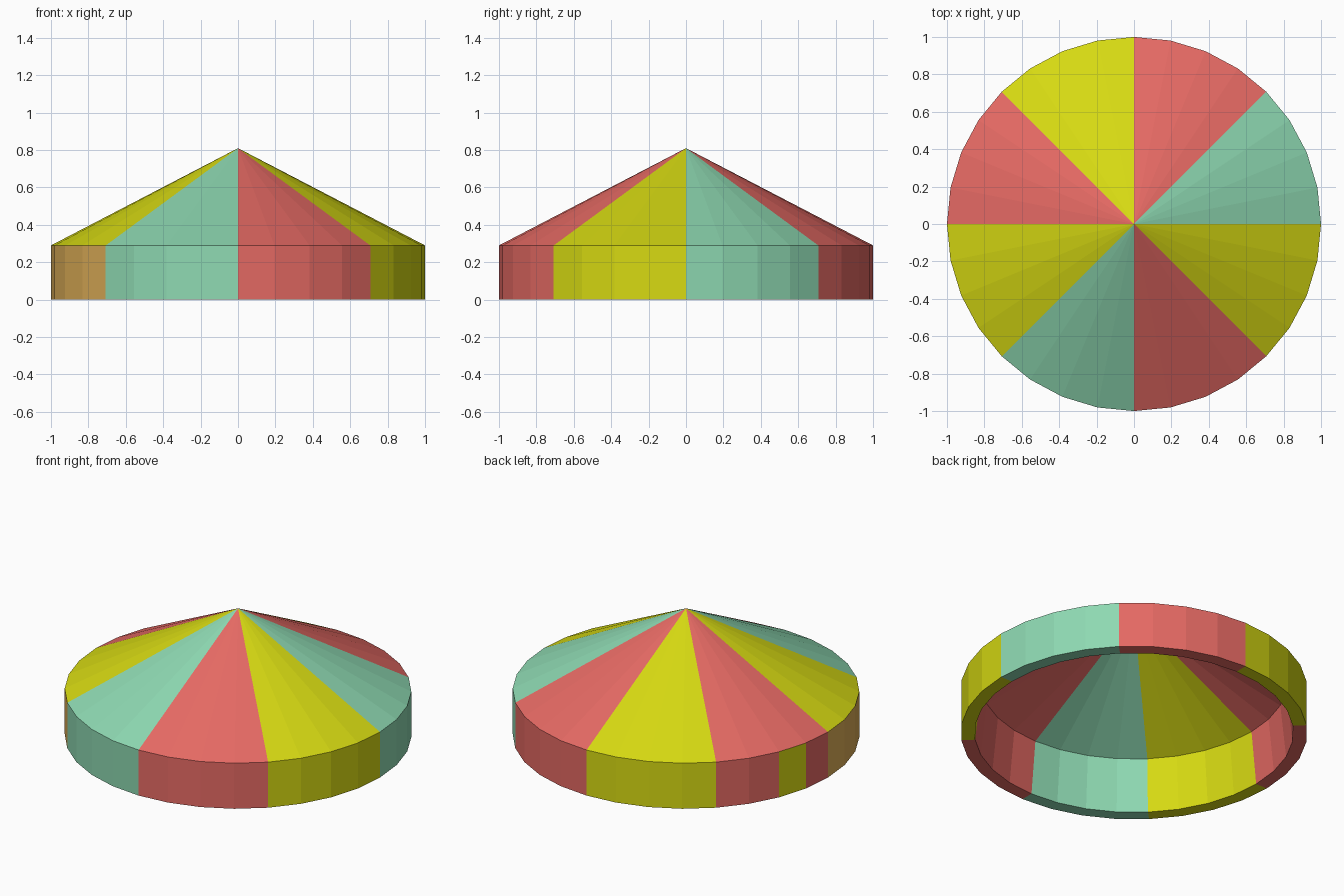
import bpy
import bmesh
import math

SEGMENTS = 32
PER_PANEL = 4

cube = bpy.data.objects.get("Cube")
if cube:
    bpy.data.objects.remove(cube, do_unlink=True)


def make_material(name, rgb):
    linear = [((c / 255 + 0.055) / 1.055) ** 2.4 if c > 10 else c / 255 / 12.92 for c in rgb]
    mat = bpy.data.materials.new(name)
    mat.use_nodes = True
    mat.diffuse_color = (*linear, 1)
    mat.node_tree.nodes["Principled BSDF"].inputs["Base Color"].default_value = (*linear, 1)
    return mat


MATERIALS = [
    make_material("coral red", (230, 106, 100)),
    make_material("lemon yellow", (214, 217, 18)),
    make_material("mint green", (142, 217, 178)),
    make_material("tan", (222, 174, 87)),
]
RED, YELLOW, GREEN, TAN = range(len(MATERIALS))

# Cloth panels, counterclockwise from +x
PANELS = [GREEN, RED, YELLOW, RED, YELLOW, GREEN, RED, YELLOW]


def panel_color(segment, row):
    return PANELS[segment // PER_PANEL]


def band_color(segment, row):
    # The outer face has one tan panel and one yellow patch
    if row == 0 and segment // PER_PANEL == 4:
        return TAN
    if row == 0 and segment == 14:
        return YELLOW
    return panel_color(segment, row)


def lathe(name, profile, color_rule):
    """Turn (radius, height) points around z, colouring each face by rule."""
    bm = bmesh.new()
    rings = []
    for radius, height in profile:
        if radius == 0:
            rings.append([bm.verts.new((0, 0, height))] * SEGMENTS)
        else:
            angles = [math.tau * i / SEGMENTS for i in range(SEGMENTS)]
            rings.append([bm.verts.new((radius * math.cos(a), radius * math.sin(a), height))
                          for a in angles])
    for row, (upper, lower) in enumerate(zip(rings, rings[1:])):
        for i in range(SEGMENTS):
            j = (i + 1) % SEGMENTS
            corners = [upper[i], lower[i], lower[j], upper[j]]
            face = bm.faces.new(list(dict.fromkeys(corners)))
            face.material_index = color_rule(i, row)
    mesh = bpy.data.meshes.new(name)
    bm.to_mesh(mesh)
    bm.free()
    for mat in MATERIALS:
        mesh.materials.append(mat)
    obj = bpy.data.objects.new(name, mesh)
    bpy.context.collection.objects.link(obj)
    return obj


# Conical roof
lathe("roof_canopy", [(0, 0.81), (1, 0.29)], panel_color)

# Side band: outer face, bottom rim and tapered inner face
lathe("side_band", [(1, 0.29), (1, 0), (0.92, 0), (0.885, 0.335)], band_color)

# Underside of the roof
lathe("roof_lining", [(0.885, 0.335), (0, 0.795)], panel_color)
